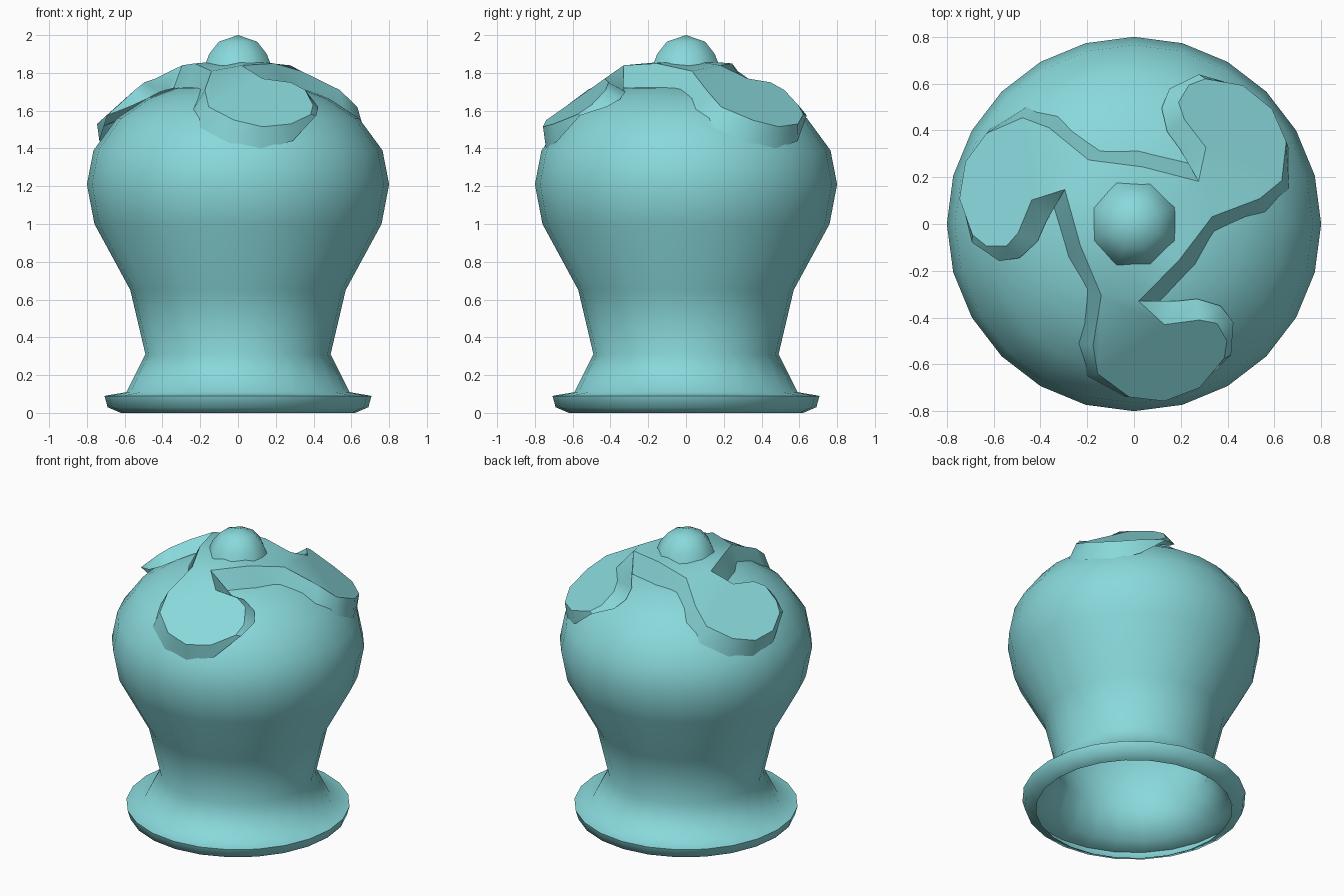
import bpy, bmesh, math
from mathutils import Matrix, Vector

if "Cube" in bpy.data.objects:
    bpy.data.objects.remove(bpy.data.objects["Cube"])

mat = bpy.data.materials.new("teal")
mat.diffuse_color = (0.25, 0.69, 0.71, 1)
mat.use_nodes = True
mat.node_tree.nodes["Principled BSDF"].inputs["Base Color"].default_value = mat.diffuse_color


def finish(name, bm, angle):
    bmesh.ops.remove_doubles(bm, verts=bm.verts[:], dist=0.0005)
    bmesh.ops.recalc_face_normals(bm, faces=bm.faces[:])
    me = bpy.data.meshes.new(name)
    bm.to_mesh(me)
    bm.free()
    ob = bpy.data.objects.new(name, me)
    bpy.context.collection.objects.link(ob)
    me.materials.append(mat)
    bpy.ops.object.select_all(action='DESELECT')
    ob.select_set(True)
    bpy.context.view_layer.objects.active = ob
    bpy.ops.object.shade_smooth_by_angle(angle=math.radians(angle))
    return ob


def lathe(name, profile, sides, turn, angle):
    bm = bmesh.new()
    rot = Matrix.Rotation(math.radians(turn), 3, 'Z')
    vs = [bm.verts.new(rot @ Vector((r, 0, z))) for r, z in profile]
    es = [bm.edges.new(p) for p in zip(vs, vs[1:])]
    bmesh.ops.spin(bm, geom=vs + es, cent=(0, 0, 0), axis=(0, 0, 1),
                   angle=2 * math.pi, steps=sides, use_merge=True)
    return finish(name, bm, angle)


# Hollow urn body, open at the bottom
lathe("body", [(0.62, 0.0), (0.69, 0.03), (0.707, 0.09), (0.59, 0.11),
               (0.49, 0.31), (0.57, 0.65), (0.76, 1.0), (0.80, 1.21),
               (0.765, 1.39), (0.64, 1.56), (0.48, 1.665), (0.33, 1.72),
               (0, 1.76)], 24, 0, 60)

# Octagonal top knob
lathe("knob", [(0.19, 1.84), (0.165, 1.90), (0.11, 1.965), (0, 2.0)], 8, 22.5, 60)

# One swirl arm: upper edge and the matching foot on the body
upper = [(0.02, -0.33, 1.84), (0.13, -0.43, 1.77), (0.28, -0.41, 1.75),
         (0.355, -0.425, 1.71), (0.397, -0.50, 1.63), (0.385, -0.575, 1.58),
         (0.28, -0.70, 1.53), (0.13, -0.757, 1.515), (-0.02, -0.74, 1.55),
         (-0.155, -0.64, 1.62), (-0.175, -0.52, 1.71), (-0.14, -0.305, 1.81),
         (-0.23, -0.09, 1.85)]
foot = [(0.11, -0.33, 1.72), (0.18, -0.33, 1.71), (0.27, -0.32, 1.70),
        (0.37, -0.35, 1.66), (0.425, -0.42, 1.62), (0.415, -0.56, 1.575),
        (0.29, -0.68, 1.44), (0.12, -0.74, 1.39), (-0.05, -0.735, 1.43),
        (-0.20, -0.65, 1.51), (-0.24, -0.51, 1.60), (-0.20, -0.28, 1.71),
        (-0.28, -0.14, 1.72)]

# Three arms turned about the axis, joined by the central hub
bm = bmesh.new()
tops, feet, hub = [], [], []
for k in range(3):
    rot = Matrix.Rotation(math.radians(-120 * k), 3, 'Z')
    t = [bm.verts.new(rot @ Vector(p)) for p in upper]
    bm.faces.new(t[:12])
    hub += [t[0], t[11], t[12]]
    tops += t
    feet += [bm.verts.new(rot @ Vector(p)) for p in foot]
centre = bm.verts.new((0, 0, 1.87))
for i in range(9):
    bm.faces.new((hub[i], hub[(i + 1) % 9], centre))
n = len(tops)
for i in range(n):
    j = (i + 1) % n
    bm.faces.new((tops[i], feet[i], feet[j], tops[j]))
finish("swirl_cap", bm, 35)
